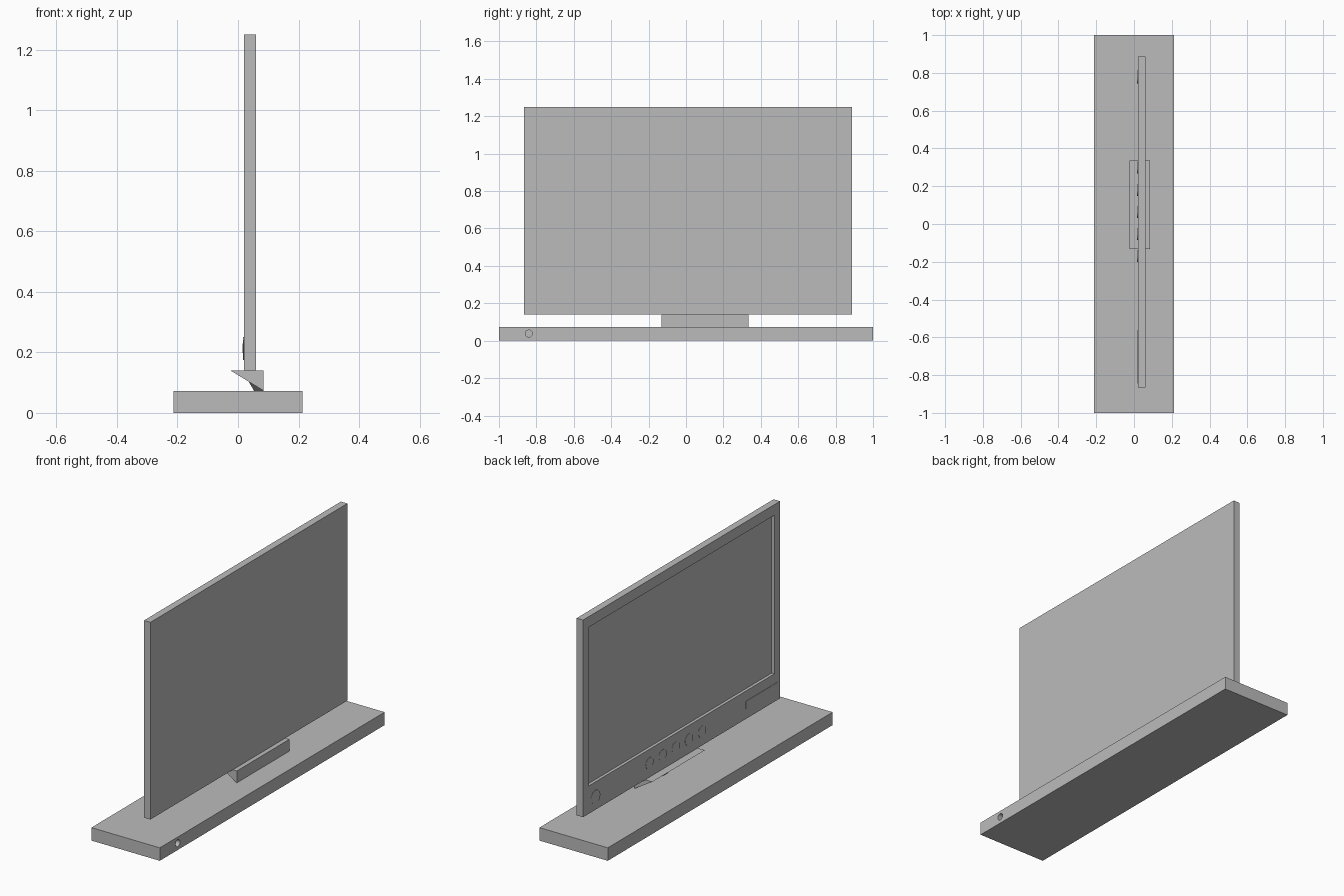
import bpy, bmesh, math

cube = bpy.data.objects.get("Cube")
if cube:
    bpy.data.objects.remove(cube, do_unlink=True)

grey = bpy.data.materials.new("plain grey")
grey.use_nodes = True
COLOUR = (0.5, 0.5, 0.5, 1)
grey.diffuse_color = COLOUR
grey.node_tree.nodes["Principled BSDF"].inputs["Base Color"].default_value = COLOUR


def finish(name, bm):
    bmesh.ops.recalc_face_normals(bm, faces=bm.faces)
    mesh = bpy.data.meshes.new(name)
    bm.to_mesh(mesh)
    bm.free()
    mesh.materials.append(grey)
    obj = bpy.data.objects.new(name, mesh)
    bpy.context.collection.objects.link(obj)
    return obj


def box(name, low, high):
    bm = bmesh.new()
    bmesh.ops.create_cube(bm, size=1)
    for v in bm.verts:
        for i in range(3):
            v.co[i] = low[i] if v.co[i] < 0 else high[i]
    return finish(name, bm)


def disc(name, centre, radius, depth, tilt=0):
    # Cylinder whose axis points along x
    bm = bmesh.new()
    bmesh.ops.create_cone(bm, cap_ends=True, segments=32, radius1=radius,
                          radius2=radius, depth=depth)
    obj = finish(name, bm)
    obj.location = centre
    obj.rotation_euler = (0, math.pi / 2, tilt)
    return obj


def hull(name, points):
    bm = bmesh.new()
    verts = [bm.verts.new(p) for p in points]
    bmesh.ops.convex_hull(bm, input=verts)
    return finish(name, bm)


def cut(target, cutter):
    mod = target.modifiers.new("cut", "BOOLEAN")
    mod.operation = "DIFFERENCE"
    mod.solver = "EXACT"
    mod.object = cutter
    cutter.hide_render = True
    cutter.hide_viewport = True
    cutter.display_type = "WIRE"


# Long base slab with a round socket in its back
base = box("base", (-0.213, -1, 0), (0.213, 1, 0.073))
cut(base, disc("socket_cutter", (0.213, -0.84, 0.038), 0.019, 0.08))

# Display panel with a recessed screen
panel = box("display_panel", (0.02, -0.865, 0.14), (0.06, 0.887, 1.25))
cut(panel, box("screen_cutter", (-0.02, -0.815, 0.297), (0.037, 0.84, 1.19)))

# Wedge stand, with a pointed rib under its slope
Y0, Y1 = -0.132, 0.335
MID = (Y0 + Y1) / 2
hull("stand_wedge", [(x, y, z) for y in (Y0, Y1)
                     for x, z in ((-0.025, 0.14), (0.085, 0.14), (0.085, 0.073))])
hull("stand_rib", [(0.085, Y0, 0.073), (0.085, Y1, 0.073),
                   (0.053, MID, 0.073), (0.035, MID, 0.104)])

# Slightly tilted buttons below the screen
TILT = math.radians(3)
disc("power_button", (0.0195, 0.778, 0.213), 0.038, 0.004, -TILT)
for i in range(5):
    disc(f"control_button_{i + 1}", (0.0195, 0.298 - i * 0.117, 0.219),
         0.032, 0.004, -TILT)

# Thin plate in the lower corner
box("corner_plate", (0.018, -0.845, 0.197), (0.022, -0.56, 0.24))
